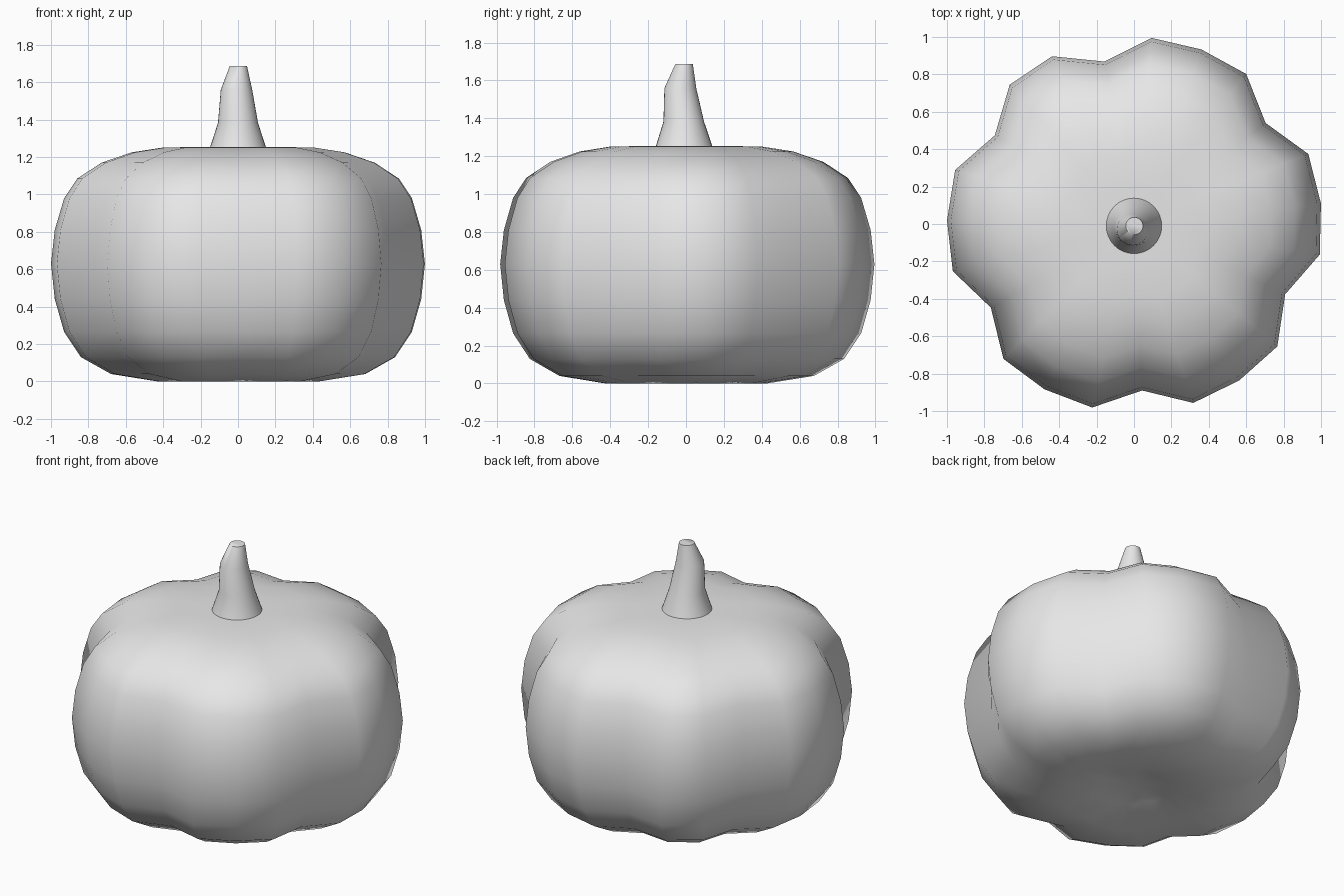
import bpy, bmesh
from math import sin, cos, radians, pi

cube = bpy.data.objects.get("Cube")
if cube:
    bpy.data.objects.remove(cube, do_unlink=True)

# One neutral grey for the whole model
grey = bpy.data.materials.new("plain grey")
grey.use_nodes = True
grey.diffuse_color = (0.8, 0.8, 0.8, 1)
grey.node_tree.nodes["Principled BSDF"].inputs["Base Color"].default_value = (0.8, 0.8, 0.8, 1)


def loft(name, rings, bottom=None, top=None):
    """Skin a stack of rings; close each end with a fan to a point, or a flat face."""
    bm = bmesh.new()
    loops = [[bm.verts.new(p) for p in ring] for ring in rings]
    n = len(loops[0])
    for low, high in zip(loops, loops[1:]):
        for i in range(n):
            j = (i + 1) % n
            bm.faces.new((low[i], low[j], high[j], high[i]))
    for loop, tip in ((loops[0][::-1], bottom), (loops[-1], top)):
        if tip is None:
            bm.faces.new(loop)
        else:
            pole = bm.verts.new(tip)
            for i in range(n):
                bm.faces.new((loop[i], loop[(i + 1) % n], pole))
    mesh = bpy.data.meshes.new(name)
    bm.to_mesh(mesh)
    bm.free()
    mesh.materials.append(grey)
    obj = bpy.data.objects.new(name, mesh)
    bpy.context.collection.objects.link(obj)
    bpy.ops.object.select_all(action='DESELECT')
    obj.select_set(True)
    bpy.context.view_layer.objects.active = obj
    bpy.ops.object.shade_smooth_by_angle(angle=radians(65))
    return obj


# Ribbed body: six lobes, one narrower, parted by grooves
COLUMNS = 23
GROOVES = {0, 4, 8, 12, 15, 19}
START = radians(-87.4)
profile = [(0.20, 0.05), (0.43, 0.0), (0.68, 0.04), (0.84, 0.13), (0.93, 0.265),
           (0.98, 0.44), (1.0, 0.63), (0.98, 0.81), (0.93, 0.98), (0.86, 1.085),
           (0.73, 1.17), (0.57, 1.225), (0.41, 1.25), (0.20, 1.255)]


def lobed_ring(radius, z):
    points = []
    for i in range(COLUMNS):
        a = START + 2 * pi * i / COLUMNS
        r = radius * (0.887 if i in GROOVES else 1.003)
        points.append((0.003 + r * cos(a), -0.004 + r * sin(a), z))
    return points


loft("pumpkin_body", [lobed_ring(r, z) for r, z in profile],
     bottom=(0, 0, 0.08), top=(0, 0, 1.255))

# Slightly bent, tapering stem: centre x, centre y, height, radius
stem_path = [(0, -0.01, 1.25, 0.15), (0, -0.012, 1.383, 0.107),
             (-0.008, -0.03, 1.56, 0.084), (0.002, -0.01, 1.687, 0.046)]
SIDES = 32
loft("stem", [[(x + r * cos(2 * pi * k / SIDES), y + r * sin(2 * pi * k / SIDES), z)
               for k in range(SIDES)] for x, y, z, r in stem_path])
